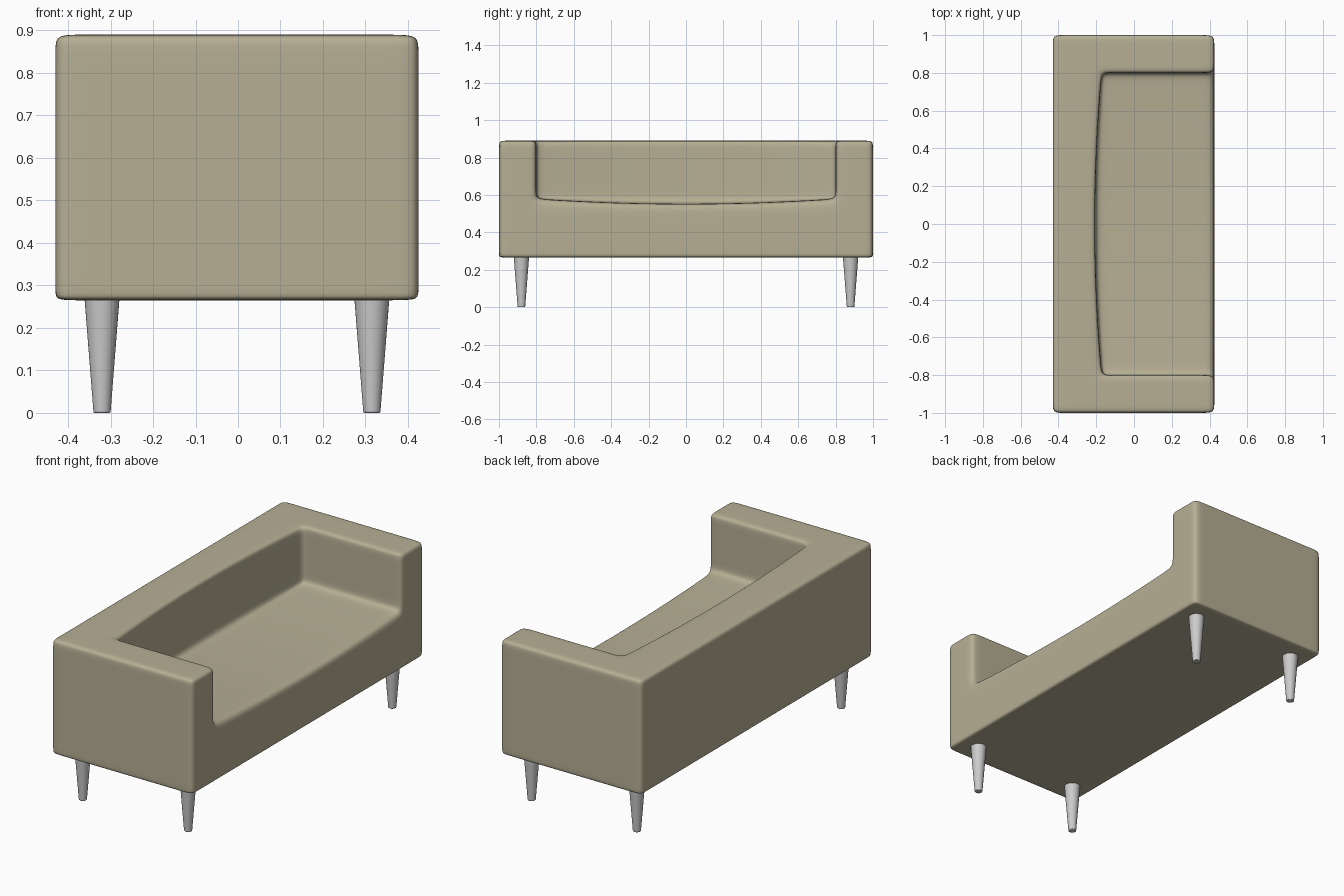
import bpy, bmesh

if "Cube" in bpy.data.objects:
    bpy.data.objects.remove(bpy.data.objects["Cube"])

# Sofa body: block cage with a scooped seat pocket, smoothed by subdivision
X = [-0.43, -0.37, -0.26, -0.21, -0.13, 0.1, 0.36, 0.425]
half = [0.4, 0.72, 0.80, 0.85, 0.95, 1.0]
Y = [-v for v in reversed(half)] + [0] + half
Z = [0.265, 0.285, 0.49, 0.55, 0.62, 0.855, 0.89]
WALL, ARM, SEAT = -0.21, 0.80, 0.55


def solid(c):
    i, j, k = c
    if not (0 <= i < len(X) - 1 and 0 <= j < len(Y) - 1 and 0 <= k < len(Z) - 1):
        return False
    pocket = X[i] >= WALL and -ARM <= Y[j] and Y[j + 1] <= ARM and Z[k] >= SEAT
    return not pocket


bm = bmesh.new()
cache = {}


def vert(i, j, k):
    if (i, j, k) not in cache:
        x, y, z = X[i], Y[j], Z[k]
        t = (y / ARM) ** 2
        # bow the inner back wall and the seat
        if abs(y) <= ARM:
            if x == WALL and z >= SEAT:
                x += 0.04 * t
            if z == SEAT and X[i] >= WALL:
                z += 0.03 * t
        cache[(i, j, k)] = bm.verts.new((x, y, z))
    return cache[(i, j, k)]


for i in range(len(X) - 1):
    for j in range(len(Y) - 1):
        for k in range(len(Z) - 1):
            c = (i, j, k)
            if not solid(c):
                continue
            for axis in range(3):
                for side in (0, 1):
                    n = list(c)
                    n[axis] += 2 * side - 1
                    if solid(n):
                        continue
                    a, b = (axis + 1) % 3, (axis + 2) % 3
                    quad = []
                    for da, db in ((0, 0), (1, 0), (1, 1), (0, 1)):
                        p = list(c)
                        p[axis] += side
                        p[a] += da
                        p[b] += db
                        quad.append(vert(*p))
                    bm.faces.new(quad if side else quad[::-1])
for f in bm.faces:
    f.smooth = True
mesh = bpy.data.meshes.new("sofa_body")
bm.to_mesh(mesh)
bm.free()
body = bpy.data.objects.new("sofa_body", mesh)
bpy.context.collection.objects.link(body)
sub = body.modifiers.new("smooth", 'SUBSURF')
sub.levels = sub.render_levels = 3

fabric = bpy.data.materials.new("fabric")
fabric.diffuse_color = (0.47, 0.43, 0.30, 1)
fabric.use_nodes = True
fabric.node_tree.nodes["Principled BSDF"].inputs["Base Color"].default_value = fabric.diffuse_color
mesh.materials.append(fabric)

# Tapered legs
for xname, x in (("back", -0.32), ("front", 0.315)):
    for yname, y in (("left", -0.88), ("right", 0.88)):
        bpy.ops.mesh.primitive_cone_add(vertices=32, radius1=0.02, radius2=0.042,
                                        depth=0.28, location=(x, y, 0.14))
        leg = bpy.context.object
        leg.name = f"{xname}_{yname}_leg"
        bev = leg.modifiers.new("soft_rim", 'BEVEL')
        bev.width, bev.segments = 0.003, 2
        bpy.ops.object.shade_smooth_by_angle()
